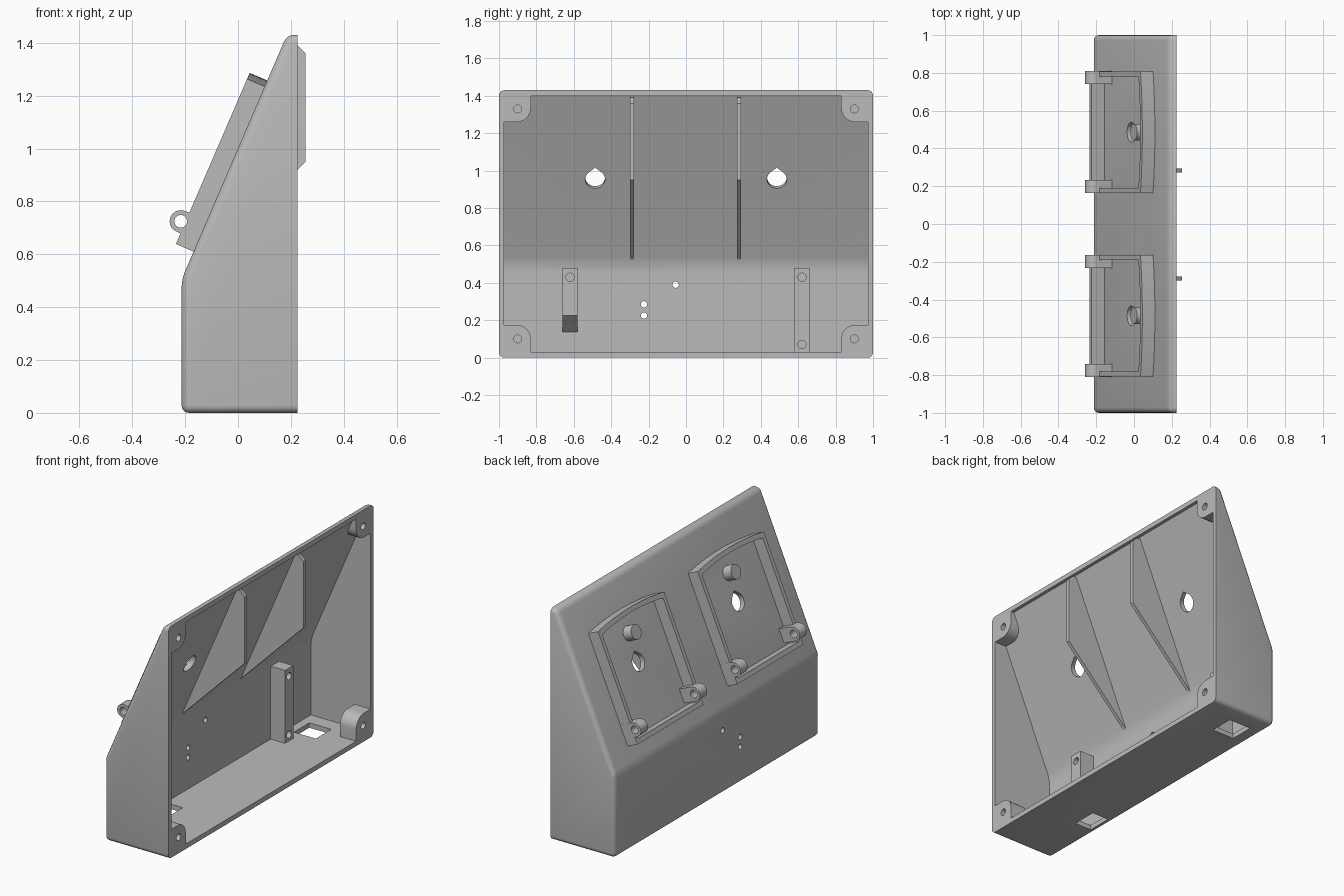
import bpy, bmesh, math
from mathutils import Vector

old = bpy.data.objects.get("Cube")
if old:
    bpy.data.objects.remove(old, do_unlink=True)

GREY = bpy.data.materials.new("plain_grey")
GREY.use_nodes = True
GREY.diffuse_color = (0.5, 0.5, 0.5, 1)
GREY.node_tree.nodes["Principled BSDF"].inputs["Base Color"].default_value = (0.5, 0.5, 0.5, 1)

# Axes of the sloping panel: origin at the lower edge of the holders
ORIGIN = Vector((-0.168, 0, 0.61))
UP = Vector((0.396, 0, 0.918))
OUT = Vector((-0.918, 0, 0.396))


def along_y(p, q, t):          # profile in x, z
    return Vector((p, t, q))


def along_x(p, q, t):          # profile in y, z
    return Vector((t, p, q))


def along_z(p, q, t):          # profile in x, y
    return Vector((p, q, t))


def on_slope(p, q, t):         # profile in panel height, y; depth out of the panel
    return ORIGIN + UP * p + OUT * t + Vector((0, q, 0))


def across_slope(p, q, t):     # profile in panel height, depth; along y
    return ORIGIN + UP * p + OUT * q + Vector((0, t, 0))


def prism(name, pts, lo, hi, place, bevel=0, pick=None, segments=4):
    bm = bmesh.new()
    low = [bm.verts.new(place(p, q, lo)) for p, q in pts]
    high = [bm.verts.new(place(p, q, hi)) for p, q in pts]
    bm.faces.new(low)
    bm.faces.new(high[::-1])
    for i in range(len(pts)):
        j = (i + 1) % len(pts)
        bm.faces.new((low[i], high[i], high[j], low[j]))
    bmesh.ops.recalc_face_normals(bm, faces=bm.faces)
    if bevel:
        edges = [e for e in bm.edges if pick(e)]
        bmesh.ops.bevel(bm, geom=edges, offset=bevel, segments=segments,
                        profile=0.5, affect='EDGES')
    mesh = bpy.data.meshes.new(name)
    bm.to_mesh(mesh)
    bm.free()
    mesh.materials.append(GREY)
    ob = bpy.data.objects.new(name, mesh)
    bpy.context.collection.objects.link(ob)
    return ob


def combine(ob, other, operation='DIFFERENCE'):
    mod = ob.modifiers.new("combine", 'BOOLEAN')
    mod.operation, mod.object, mod.solver = operation, other, 'EXACT'
    bpy.context.view_layer.objects.active = ob
    bpy.ops.object.modifier_apply(modifier=mod.name)
    bpy.data.objects.remove(other, do_unlink=True)


def arc(cx, cy, r, start, end, n):
    angles = [math.radians(start + (end - start) * i / n) for i in range(n + 1)]
    return [(cx + r * math.cos(a), cy + r * math.sin(a)) for a in angles]


def circle(cx, cy, r, n=28):
    return arc(cx, cy, r, 0, 360, n)[:-1]


def rect(a, b, c, d):
    return [(a, c), (b, c), (b, d), (a, d)]


def finish(ob):
    bpy.ops.object.select_all(action='DESELECT')
    ob.select_set(True)
    bpy.context.view_layer.objects.active = ob
    bpy.ops.object.shade_smooth_by_angle(angle=math.radians(30))


# Outer casing, rounded everywhere except around the open side
OPEN = 0.225
casing = prism("casing", [(-0.213, 0), (-0.213, 0.506), (0.185, 1.43), (OPEN, 1.43), (OPEN, 0)],
               -1, 1, along_y, 0.028,
               lambda e: not all(v.co.x > OPEN - 0.001 for v in e.verts))

# Hollow interior, with corner bosses and posts left standing in it
cavity = prism("cavity", [(-0.183, 0.03), (-0.183, 0.499), (0.205, 1.40), (0.4, 1.40), (0.4, 0.03)],
               -0.972, 0.972, along_y, 0.04,
               lambda e: all(abs(v.co.z - 0.499) < 0.001 for v in e.verts))
for side in (-1, 1):
    for edge, inner in ((-0.05, 0.175), (1.48, 1.26)):
        up = 1 if inner > edge else -1
        corner = arc(0.83 + 0.075, inner - up * 0.075, 0.075, 180, 180 - up * 90, 8)
        outline = [(1.05, edge), (0.83, edge)] + corner + [(1.05, inner)]
        combine(cavity, prism("boss", [(side * y, z) for y, z in outline], 0.115, OPEN, along_x))
combine(cavity, prism("tall_post", rect(-0.25, -0.085, -0.02, 0.48), 0.58, 0.66, along_y))
combine(cavity, prism("short_post", [(-0.25, 0.075), (-0.085, 0.225), (-0.085, 0.48), (-0.25, 0.48)],
                      -0.66, -0.58, along_y))
combine(casing, cavity)

# Screw holes in the bosses and posts
for y in (-0.9, 0.9):
    for z in (0.10, 1.33):
        combine(casing, prism("screw_hole", circle(y, z, 0.021), 0.175, 0.3, along_x))
for y, z in ((0.62, 0.43), (0.62, 0.07), (-0.62, 0.43)):
    combine(casing, prism("post_hole", circle(y, z, 0.022), -0.16, 0, along_x))

# Small indicator holes in the upright wall
for y, z in ((-0.225, 0.225), (-0.225, 0.285), (-0.055, 0.39)):
    combine(casing, prism("indicator_hole", circle(y, z, 0.017), -0.3, -0.1, along_x))

# Cable openings in the floor
for box in (rect(-0.13, 0.02, 0.73, 0.88), rect(-0.178, -0.065, -0.6, -0.445)):
    combine(casing, prism("cable_opening", box, -0.1, 0.06, along_z))

# Teardrop openings in the sloping panel
CENTRES = (-0.486, 0.486)
for cy in CENTRES:
    drop = arc(0.387, cy, 0.053, 45, 315, 24) + [(0.387 + 0.068, cy)]
    combine(casing, prism("teardrop", drop, -0.1, 0.1, on_slope))
finish(casing)


# Raised holders on the panel, each with two hinge ears and a peg
def holder_outline(cy, half, bottom, side_top, rise):
    top = [(side_top + rise * (1 - (i / 8) ** 2), cy + half * i / 8) for i in range(-8, 9)]
    return [(bottom, cy - half)] + top + [(bottom, cy + half)]


for label, cy in zip(("right", "left"), CENTRES):
    frame = prism(label + "_holder", holder_outline(cy, 0.322, 0, 0.68, 0.025),
                  -0.012, 0.073, on_slope)
    combine(frame, prism("inside", holder_outline(cy, 0.296, 0.028, 0.652, 0.025),
                         -0.1, 0.2, on_slope))
    ear = [(0.044, -0.012), (0.13, -0.012), (0.13, 0.074)] + \
        arc(0.086, 0.09, 0.042, 0, 180, 16)
    for lo, hi in ((-0.323, -0.254), (0.254, 0.323)):
        combine(frame, prism("ear", ear, cy + lo, cy + hi, across_slope), 'UNION')
    combine(frame, prism("pin_hole", circle(0.086, 0.09, 0.024),
                         cy - 0.4, cy + 0.4, across_slope))
    finish(frame)
    finish(prism(label + "_peg", circle(0.56, cy, 0.044), -0.012, 0.06, on_slope))

# Thin stiffening ribs behind the panel, standing slightly out of the open side
rib = [(-0.185, 0.52), (0.187, 1.39), (0.225, 1.39), (0.255, 1.36), (0.255, 0.95), (-0.175, 0.52)]
for label, y in (("right", -0.288), ("left", 0.284)):
    finish(prism(label + "_rib", rib, y - 0.011, y + 0.011, along_y))
